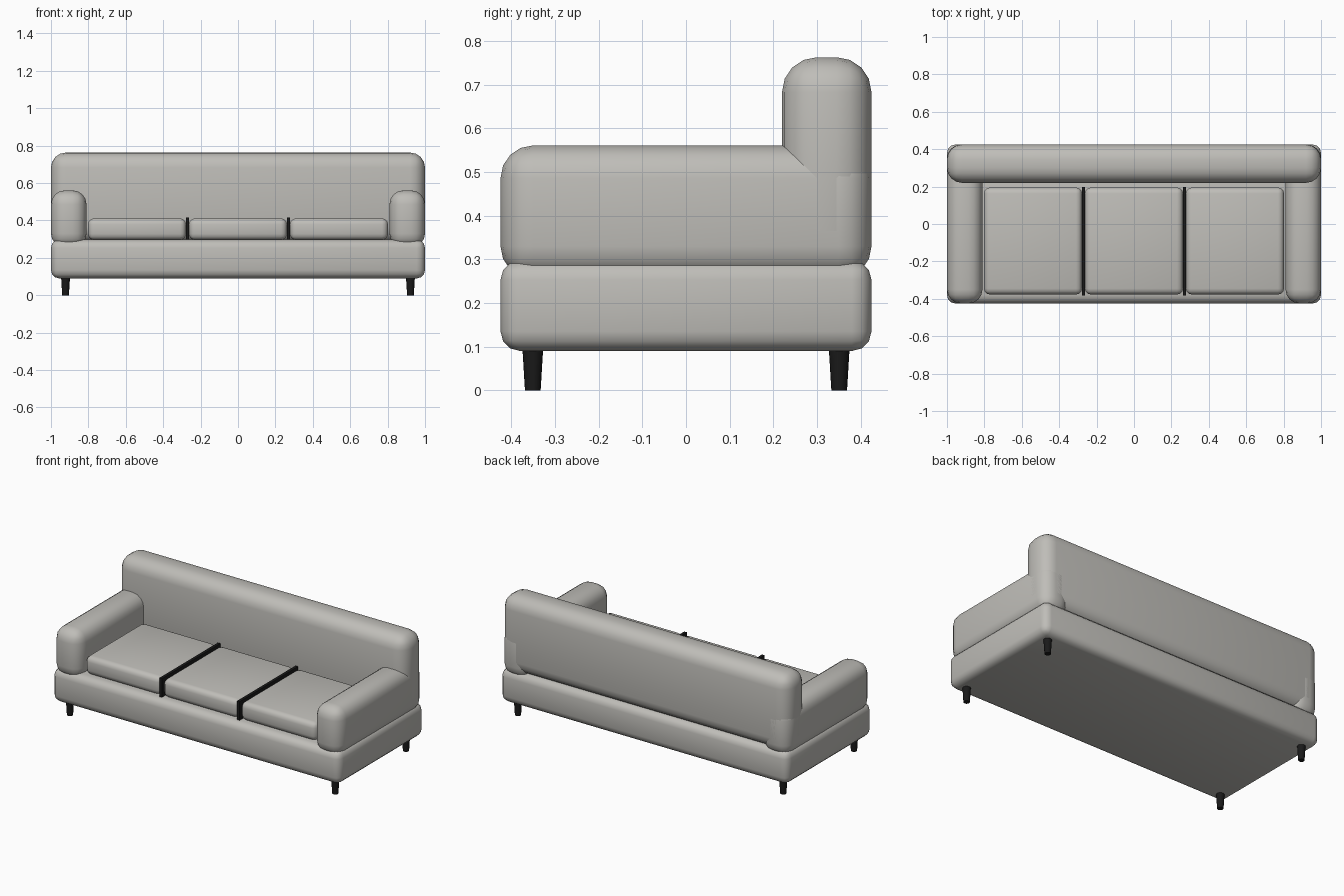
import bpy
import math

if "Cube" in bpy.data.objects:
    bpy.data.objects.remove(bpy.data.objects["Cube"])


def material(name, color):
    m = bpy.data.materials.new(name)
    m.diffuse_color = (*color, 1)
    m.use_nodes = True
    m.node_tree.nodes["Principled BSDF"].inputs["Base Color"].default_value = m.diffuse_color
    return m


FABRIC = material("warm grey fabric", (0.52, 0.51, 0.48))
BLACK = material("black", (0.01, 0.01, 0.01))


def box(name, x, y, z, mat, radius=0.0, segments=4):
    """Box from (min, max) ranges, with rounded edges if a radius is given."""
    bpy.ops.mesh.primitive_cube_add(
        size=1, location=[sum(r) / 2 for r in (x, y, z)])
    ob = bpy.context.object
    ob.name = name
    ob.scale = [r[1] - r[0] for r in (x, y, z)]
    bpy.ops.object.transform_apply(location=False, rotation=False, scale=True)
    ob.data.materials.append(mat)
    if radius:
        mod = ob.modifiers.new("rounding", 'BEVEL')
        mod.width = radius
        mod.segments = segments
        mod.limit_method = 'NONE'
        bpy.ops.object.modifier_apply(modifier=mod.name)
        bpy.ops.object.shade_smooth_by_angle(angle=math.radians(40))
    return ob


# Upholstered frame
box("base", (-1, 1), (-0.425, 0.425), (0.09, 0.298), FABRIC, 0.045, 3)
box("backrest", (-1, 1), (0.22, 0.425), (0.285, 0.763), FABRIC, 0.08)
for side, s in (("left", -1), ("right", 1)):
    xs = sorted((s * 0.81, s * 1.0))
    box(side + "_armrest", xs, (-0.425, 0.425), (0.255, 0.561), FABRIC, 0.075)

# Seat cushions
for i in (-1, 0, 1):
    c = i * 0.54
    box("seat_cushion", (c - 0.262, c + 0.262), (-0.377, 0.195),
        (0.296, 0.411), FABRIC, 0.032, 3)

# Dark dividers between the cushions
for s in (-1, 1):
    box("cushion_divider", (s * 0.27 - 0.009, s * 0.27 + 0.009),
        (-0.382, 0.198), (0.29, 0.415), BLACK)

# Tapered legs
for sx in (-1, 1):
    for sy in (-1, 1):
        bpy.ops.mesh.primitive_cone_add(
            vertices=16, radius1=0.018, radius2=0.024, depth=0.1,
            location=(sx * 0.922, sy * 0.351, 0.05))
        leg = bpy.context.object
        leg.name = "leg"
        leg.data.materials.append(BLACK)
        bpy.ops.object.shade_smooth_by_angle(angle=math.radians(40))
